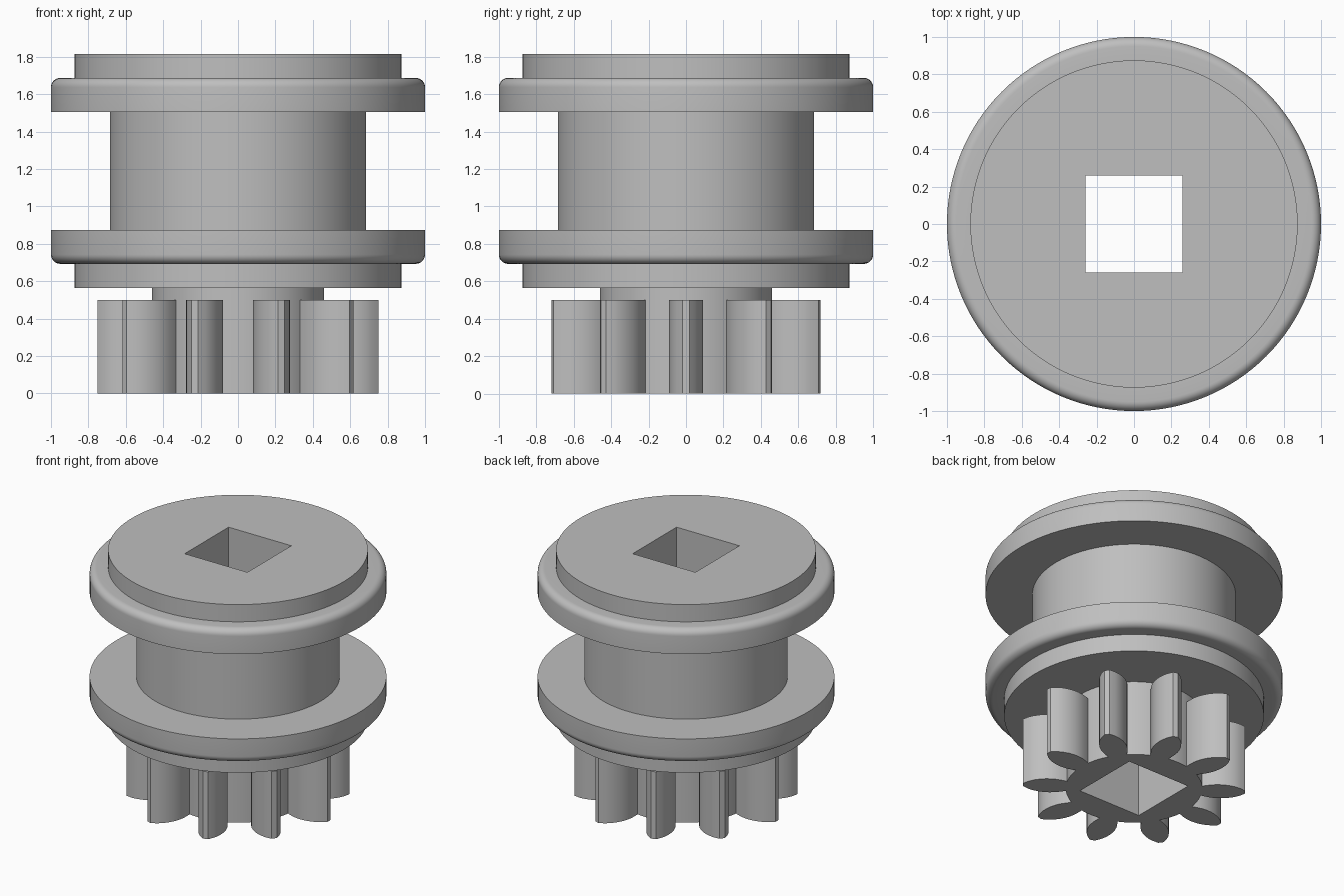
import bpy
import bmesh
from math import sin, cos, pi, radians

if "Cube" in bpy.data.objects:
    bpy.data.objects.remove(bpy.data.objects["Cube"], do_unlink=True)

SEGMENTS = 128
HOLE = 0.258
TEETH = 10

grey = bpy.data.materials.new("plain grey")
grey.use_nodes = True
grey.diffuse_color = (0.52, 0.52, 0.52, 1)
grey.node_tree.nodes["Principled BSDF"].inputs["Base Color"].default_value = grey.diffuse_color


def finish(name, bm):
    bmesh.ops.recalc_face_normals(bm, faces=bm.faces)
    mesh = bpy.data.meshes.new(name)
    bm.to_mesh(mesh)
    bm.free()
    mesh.materials.append(grey)
    obj = bpy.data.objects.new(name, mesh)
    bpy.context.collection.objects.link(obj)
    bpy.ops.object.select_all(action="DESELECT")
    obj.select_set(True)
    bpy.context.view_layer.objects.active = obj
    bpy.ops.object.shade_smooth_by_angle(angle=radians(30))
    return obj


def round_corner(r, z, size, start):
    """Quarter circle of profile points about (r, z)."""
    return [(r + size * cos(start + i * pi / 16), z + size * sin(start + i * pi / 16))
            for i in range(9)]


# Spool body: turned profile, closed by a square bore
fillet = 0.05
profile = [(0.46, 0), (0.46, 0.565), (0.875, 0.565), (0.875, 0.693)]
profile += round_corner(1 - fillet, 0.693 + fillet, fillet, -pi / 2)
profile += [(1, 0.875), (0.685, 0.875), (0.685, 1.505), (1, 1.505)]
profile += round_corner(1 - fillet, 1.687 - fillet, fillet, 0)
profile += [(0.875, 1.687), (0.875, 1.815)]

bm = bmesh.new()
columns = []
for i in range(SEGMENTS):
    a = 2 * pi * i / SEGMENTS
    c, s = cos(a), sin(a)
    bore = HOLE / max(abs(c), abs(s))
    points = profile + [(bore, 1.815), (bore, 0)]
    columns.append([bm.verts.new((r * c, r * s, z)) for r, z in points])
for i, col in enumerate(columns):
    nxt = columns[(i + 1) % SEGMENTS]
    for j in range(len(col)):
        k = (j + 1) % len(col)
        bm.faces.new((col[j], nxt[j], nxt[k], col[k]))
finish("spool_body", bm)

# Gear teeth: (radius, half width) from root to tip, mirrored and repeated
half = [(0.452, 0.062), (0.475, 0.071), (0.5, 0.079), (0.53, 0.087), (0.565, 0.091),
        (0.6, 0.09), (0.64, 0.083), (0.68, 0.069), (0.715, 0.049), (0.75, 0.018)]
outline = half + [(r, -w) for r, w in reversed(half)]

bm = bmesh.new()
for t in range(TEETH):
    a = 2 * pi * t / TEETH
    low, high = [[bm.verts.new((r * cos(a) - w * sin(a), r * sin(a) + w * cos(a), z))
                  for r, w in outline] for z in (0, 0.5)]
    bm.faces.new(low[::-1])
    bm.faces.new(high)
    for j in range(len(outline)):
        k = (j + 1) % len(outline)
        bm.faces.new((low[j], low[k], high[k], high[j]))
finish("gear_teeth", bm)
